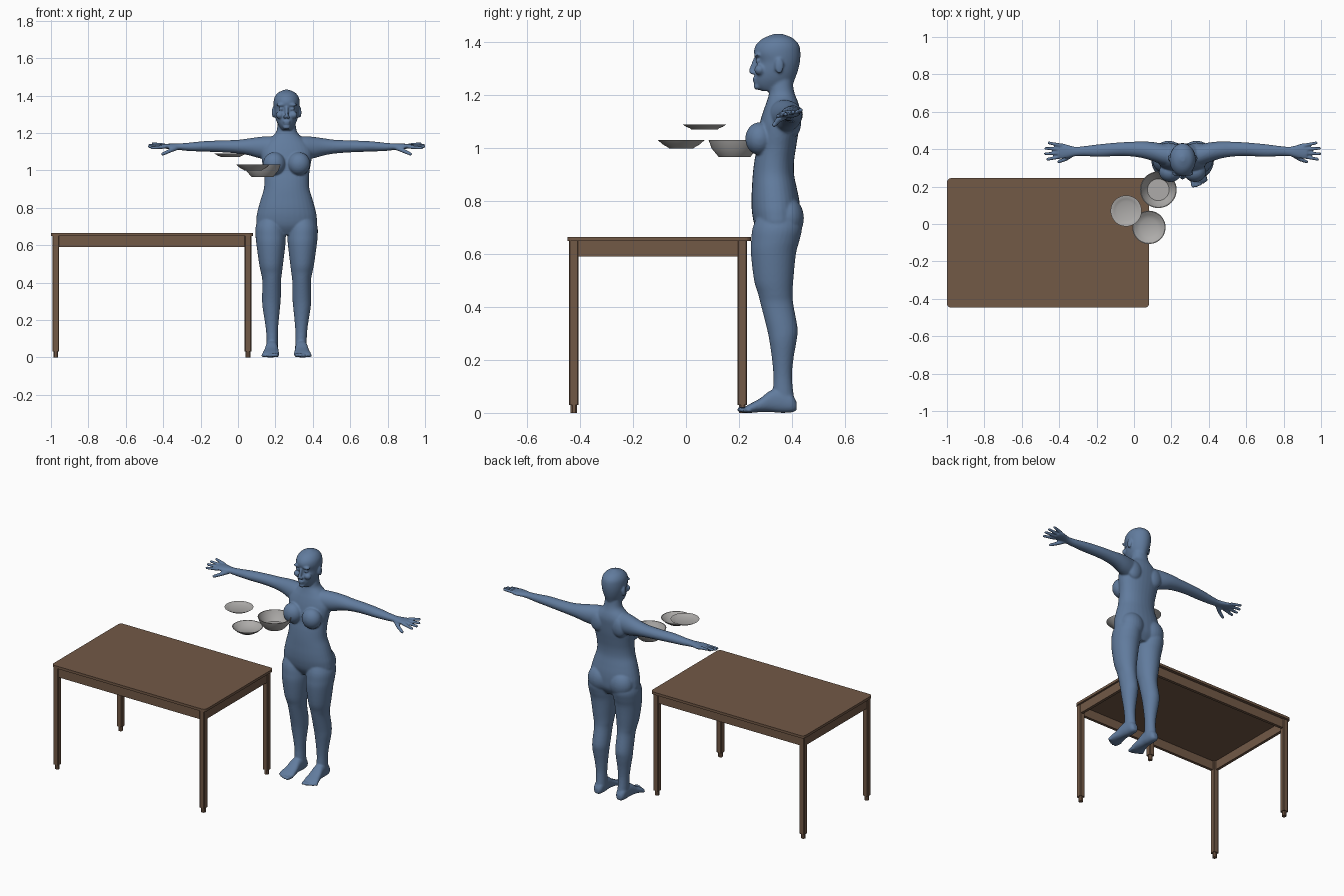
import bpy
import bmesh
from math import cos, sin, pi, copysign
from mathutils import Matrix, Vector

if "Cube" in bpy.data.objects:
    bpy.data.objects.remove(bpy.data.objects["Cube"], do_unlink=True)


def make_material(name, color):
    mat = bpy.data.materials.new(name)
    mat.use_nodes = True
    mat.diffuse_color = (*color, 1)
    mat.node_tree.nodes["Principled BSDF"].inputs["Base Color"].default_value = (*color, 1)
    return mat


wood = make_material("brown wood", (.17, .10, .062))
skin = make_material("blue skin", (.12, .20, .34))
ceramic = make_material("grey ceramic", (.42, .41, .40))


def finish(bm, name, mat, location=(0, 0, 0), smooth=False):
    bmesh.ops.recalc_face_normals(bm, faces=bm.faces)
    mesh = bpy.data.meshes.new(name)
    bm.to_mesh(mesh)
    bm.free()
    mesh.materials.append(mat)
    obj = bpy.data.objects.new(name, mesh)
    bpy.context.collection.objects.link(obj)
    obj.location = location
    if smooth:
        bpy.ops.object.select_all(action="DESELECT")
        obj.select_set(True)
        bpy.context.view_layer.objects.active = obj
        bpy.ops.object.shade_smooth_by_angle(angle=.6)
    return obj


def box(name, mat, low, high, bevel=0, segments=1):
    """Box between two corners, with its upright edges rounded."""
    low, high = Vector(low), Vector(high)
    bm = bmesh.new()
    bmesh.ops.create_cube(bm, size=1)
    for v in bm.verts:
        v.co = Vector(a + (b - a) * (c + .5) for a, b, c in zip(low, high, v.co))
    if bevel:
        upright = [e for e in bm.edges if abs(e.verts[0].co.z - e.verts[1].co.z) > .001]
        bmesh.ops.bevel(bm, geom=upright, offset=bevel, segments=segments,
                        profile=.5, affect="EDGES")
    return finish(bm, name, mat)


def spline(rows, steps=4):
    """Smooth curve through the rows of any size."""
    pts = [Vector(r) for r in rows]
    pts = [pts[0]] + pts + [pts[-1]]
    out = []
    for a, b, c, d in zip(pts, pts[1:], pts[2:], pts[3:]):
        for k in range(steps):
            t = k / steps
            out.append(b + (c - a) * (t / 2) + (a * 2 - b * 5 + c * 4 - d) * (t * t / 2)
                       + (b * 3 - a - c * 3 + d) * (t ** 3 / 2))
    return out + [pts[-1]]


def loft(bm, rows, place, power=1, sides=32):
    """Closed tube; each row is position, centre, half width, low side, high side."""
    rings = []
    for pos, centre, half, low, high in spline(rows):
        ring = []
        for i in range(sides):
            c, s = cos(2 * pi * i / sides), sin(2 * pi * i / sides)
            c, s = copysign(abs(c) ** power, c), copysign(abs(s) ** power, s)
            ring.append(bm.verts.new(place(pos, centre + half * c, (low + high + (high - low) * s) / 2)))
        rings.append(ring)
    for a, b in zip(rings, rings[1:]):
        for i in range(sides):
            j = (i + 1) % sides
            bm.faces.new((a[i], a[j], b[j], b[i]))
    bm.faces.new(rings[0])
    bm.faces.new(rings[-1])


def along_x(pos, a, b): return (pos, a, b)
def along_y(pos, a, b): return (a, pos, b)
def along_z(pos, a, b): return (a, b, pos)


def blob(bm, centre, radii):
    matrix = Matrix.Translation(centre) @ Matrix.Diagonal((*radii, 1))
    bmesh.ops.create_uvsphere(bm, u_segments=24, v_segments=16, radius=1, matrix=matrix)


def capsule(bm, start, end, radius, taper=.8):
    start, end = Vector(start), Vector(end)
    axis = end - start
    turn = axis.to_track_quat("Z", "Y")
    for v in bmesh.ops.create_uvsphere(bm, u_segments=12, v_segments=9, radius=radius)["verts"]:
        co = v.co.copy()
        if co.z > 0:
            co = co * taper + Vector((0, 0, axis.length))
        v.co = start + turn @ co


# Table
box("table_top", wood, (-1, -.447, .648), (.08, .245, .664), .022, 5)
for side, x in (("right", -.992), ("left", .036)):
    for end, y in (("front", -.441), ("back", .195)):
        box(f"table_leg_{end}_{side}", wood, (x, y, .03), (x + .035, y + .035, .648), .004)
        box(f"table_foot_{end}_{side}", wood, (x + .005, y + .005, 0), (x + .03, y + .03, .03), .007)
for end, y in (("front", -.437), ("back", .208)):
    box(f"table_apron_{end}", wood, (-.96, y, .59), (.038, y + .018, .648))
for side, x in (("right", -.988), ("left", .05)):
    box(f"table_apron_{side}", wood, (x, -.408, .59), (x + .018, .197, .648))


# Dishes
def dish(name, location, radius, base, height, bulge):
    mid, wall = base + (radius - base) * (.5 + bulge), .004
    outer = [(0, 0), (base, 0), (base + .004, .004), (mid, height / 2), (radius, height)]
    inner = [(radius - wall, height), (mid - wall, height / 2 + wall), (base, wall * 2), (0, wall * 2)]
    bm = bmesh.new()
    verts = [bm.verts.new((r, 0, z)) for r, z in outer + inner]
    edges = [bm.edges.new(pair) for pair in zip(verts, verts[1:])]
    bmesh.ops.spin(bm, geom=verts + edges, cent=(0, 0, 0), axis=(0, 0, 1), angle=2 * pi, steps=48)
    bmesh.ops.remove_doubles(bm, verts=bm.verts, dist=.0001)
    finish(bm, name, ceramic, location, smooth=True)


dish("deep_bowl", (.13, .183, .965), .098, .058, .066, .2)
dish("shallow_bowl", (.08, -.018, .998), .089, .046, .033, .1)
dish("plate", (-.042, .07, 1.07), .083, .05, .019, .05)

# Figure: paired parts on the left side first
bm = bmesh.new()
leg = [(.76, .08, .065, .275, .425), (.7, .086, .079, .252, .438), (.65, .085, .081, .246, .428),
       (.6, .084, .077, .245, .415), (.5, .083, .064, .257, .405), (.45, .081, .056, .272, .402),
       (.41, .08, .05, .282, .405), (.32, .081, .05, .305, .421), (.27, .082, .047, .315, .417),
       (.2, .08, .038, .325, .405), (.13, .078, .031, .33, .4), (.04, .076, .031, .325, .41)]
loft(bm, leg, along_z)
foot = [(.418, .078, .015, .01, .04), (.4, .078, .028, .002, .07), (.36, .078, .032, 0, .09),
        (.32, .08, .034, .003, .085), (.28, .082, .04, .003, .055), (.245, .085, .046, 0, .036),
        (.225, .086, .042, 0, .024)]
loft(bm, foot, along_y, .85)
for i in range(5):
    x, size = .052 + .018 * i, .0125 - .001 * i
    capsule(bm, (x, .24, size), (x + .004, .205 + .002 * i * i, size), size, .9)

arm = [(.05, .365, .055, 1.09, 1.18), (.1, .372, .056, 1.06, 1.182), (.15, .385, .052, 1.066, 1.178),
       (.2, .395, .046, 1.08, 1.171), (.26, .4, .04, 1.09, 1.163), (.34, .4, .036, 1.096, 1.16),
       (.44, .393, .034, 1.1, 1.156), (.52, .39, .027, 1.103, 1.148), (.57, .388, .025, 1.108, 1.144),
       (.6, .388, .031, 1.112, 1.143), (.64, .39, .041, 1.115, 1.142), (.665, .39, .039, 1.119, 1.141)]
loft(bm, arm, along_x)
for i, tip in enumerate((.722, .734, .732, .715)):
    spread = i - 1.5
    capsule(bm, (.655, .39 + .021 * spread, 1.13 + .003 * spread),
            (tip, .39 + .029 * spread, 1.131 + .008 * spread), .0105)
capsule(bm, (.59, .372, 1.12), (.625, .347, 1.104), .014)
capsule(bm, (.625, .347, 1.104), (.662, .333, 1.087), .0115)

blob(bm, (.066, .278, 1.035), (.06, .054, .062))      # breast
blob(bm, (.075, .383, .735), (.076, .062, .08))       # buttock
blob(bm, (.075, .405, 1.1), (.05, .03, .06))          # shoulder blade
blob(bm, (.071, .352, 1.31), (.008, .017, .03))       # ear
blob(bm, (.03, .272, 1.328), (.014, .01, .008))       # eye
blob(bm, (.03, .268, 1.35), (.026, .012, .008))       # brow
blob(bm, (.036, .278, 1.295), (.022, .02, .02))       # cheek
blob(bm, (.01, .252, 1.284), (.008, .01, .007))       # nostril

# Mirror the paired parts to the right side
copies = bmesh.ops.duplicate(bm, geom=bm.verts[:] + bm.edges[:] + bm.faces[:])["geom"]
for v in copies:
    if isinstance(v, bmesh.types.BMVert):
        v.co.x = -v.co.x

# Trunk, neck and head
trunk = [(.655, 0, .08, .29, .4), (.7, 0, .155, .262, .428), (.75, 0, .161, .25, .432),
         (.8, 0, .151, .247, .428), (.85, 0, .137, .249, .418), (.9, 0, .122, .252, .408),
         (.95, 0, .119, .258, .408), (1, 0, .123, .267, .415), (1.05, 0, .132, .27, .423),
         (1.1, 0, .137, .28, .428), (1.14, 0, .12, .292, .43), (1.17, 0, .09, .303, .424),
         (1.2, 0, .059, .312, .412), (1.23, 0, .05, .315, .405), (1.28, 0, .046, .32, .402)]
loft(bm, trunk, along_z, .92)
head = [(1.215, 0, .026, .285, .37), (1.235, 0, .04, .265, .4), (1.26, 0, .053, .26, .411),
        (1.29, 0, .062, .261, .422), (1.325, 0, .067, .267, .43), (1.36, 0, .07, .256, .432),
        (1.39, 0, .065, .265, .426), (1.415, 0, .046, .293, .402), (1.431, 0, .012, .335, .362)]
loft(bm, head, along_z)
capsule(bm, (0, .263, 1.335), (0, .247, 1.29), .009, 1.15)   # nose
blob(bm, (0, .259, 1.262), (.021, .009, .005))               # upper lip
blob(bm, (0, .261, 1.251), (.018, .009, .005))               # lower lip
blob(bm, (0, .27, 1.232), (.02, .015, .013))                 # chin

# Fuse everything into one smooth skin
body = finish(bm, "standing_figure", skin, (.26, 0, 0))
remesh = body.modifiers.new("fuse", "REMESH")
remesh.mode = "VOXEL"
remesh.voxel_size = .005
remesh.use_smooth_shade = True
soften = body.modifiers.new("soften", "SMOOTH")
soften.factor = .5
soften.iterations = 5
